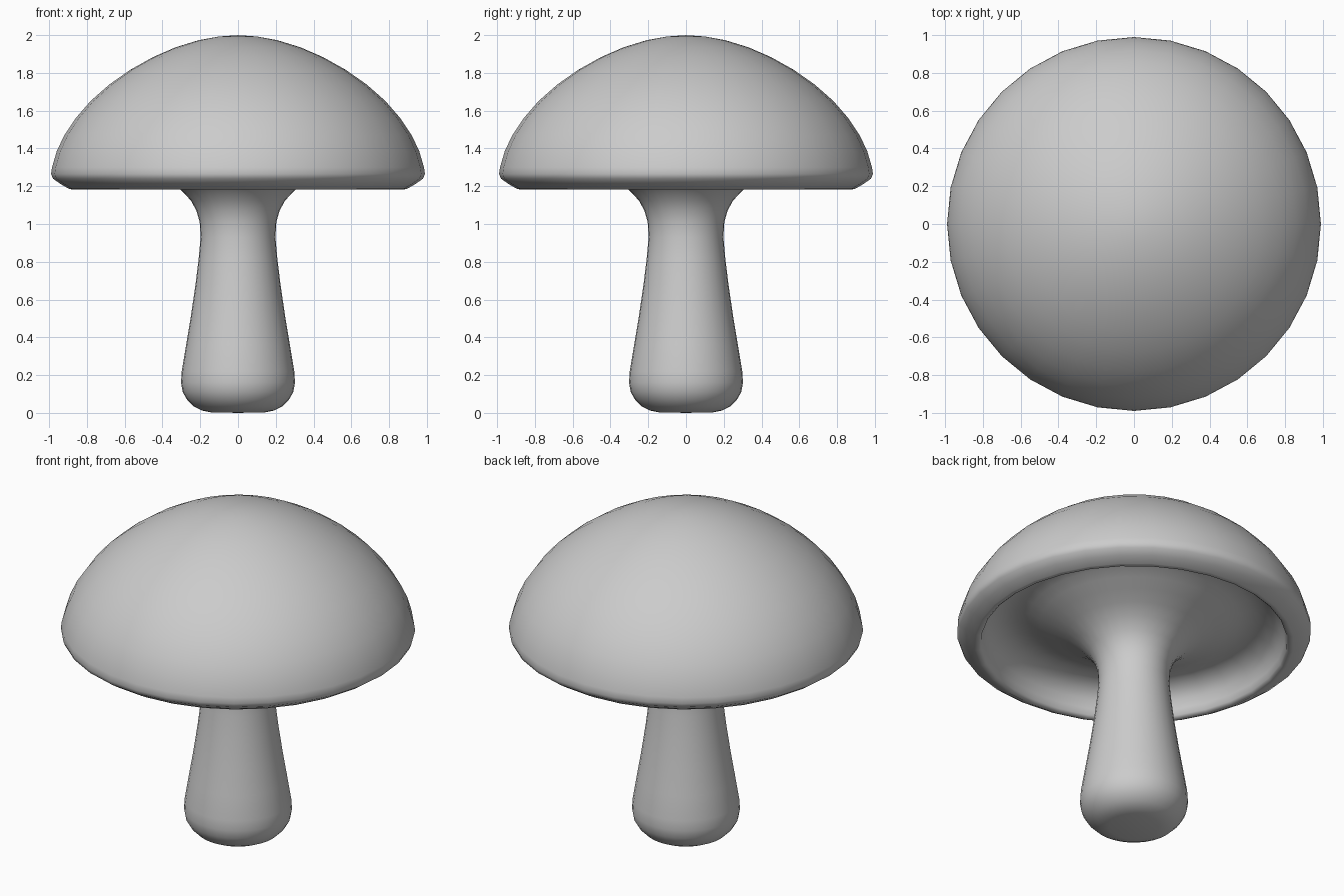
import bpy, bmesh, math

if "Cube" in bpy.data.objects:
    bpy.data.objects.remove(bpy.data.objects["Cube"])

SIDES = 32


def lathe(name, profile):
    """Revolve an (r, z) profile around z; points with r = 0 become poles."""
    bm = bmesh.new()
    rings = []
    for r, z in profile:
        if r == 0:
            rings.append([bm.verts.new((0, 0, z))] * SIDES)
        else:
            rings.append([bm.verts.new((r * math.cos(2 * math.pi * i / SIDES),
                                        r * math.sin(2 * math.pi * i / SIDES), z))
                          for i in range(SIDES)])
    for a, b in zip(rings, rings[1:]):
        for i in range(SIDES):
            j = (i + 1) % SIDES
            bm.faces.new(list(dict.fromkeys((a[i], a[j], b[j], b[i]))))
    bmesh.ops.recalc_face_normals(bm, faces=bm.faces)
    mesh = bpy.data.meshes.new(name)
    bm.to_mesh(mesh)
    bm.free()
    ob = bpy.data.objects.new(name, mesh)
    bpy.context.collection.objects.link(ob)
    bpy.ops.object.select_all(action='DESELECT')
    ob.select_set(True)
    bpy.context.view_layer.objects.active = ob
    bpy.ops.object.shade_smooth_by_angle(angle=math.radians(60))
    return ob


# stem: rounded foot, tapering shaft
stem = [(0, 0), (0.14, 0.002), (0.19, 0.012), (0.235, 0.035), (0.27, 0.07),
        (0.293, 0.11), (0.302, 0.16), (0.298, 0.22), (0.275, 0.36),
        (0.25, 0.51), (0.225, 0.68), (0.208, 0.82), (0.198, 0.93),
        (0.203, 1.01), (0.22, 1.07), (0.25, 1.125), (0.31, 1.188)]

# hollow underside: stem flare, groove and inner wall of the rim
underside = [(0.38, 1.235), (0.46, 1.275), (0.53, 1.31), (0.59, 1.34),
             (0.66, 1.36), (0.73, 1.355), (0.79, 1.325), (0.83, 1.28),
             (0.845, 1.23), (0.855, 1.195)]

# rim and dome of the cap
dome = [(0.87, 1.182), (0.893, 1.185), (0.94, 1.212), (0.98, 1.24),
        (0.99, 1.265), (0.985, 1.30), (0.96, 1.385), (0.92, 1.47),
        (0.86, 1.56), (0.78, 1.652), (0.68, 1.74), (0.57, 1.817),
        (0.45, 1.884), (0.33, 1.936), (0.21, 1.973), (0.10, 1.993), (0, 2.0)]

lathe("mushroom_stem_and_cap", stem + underside + dome)
